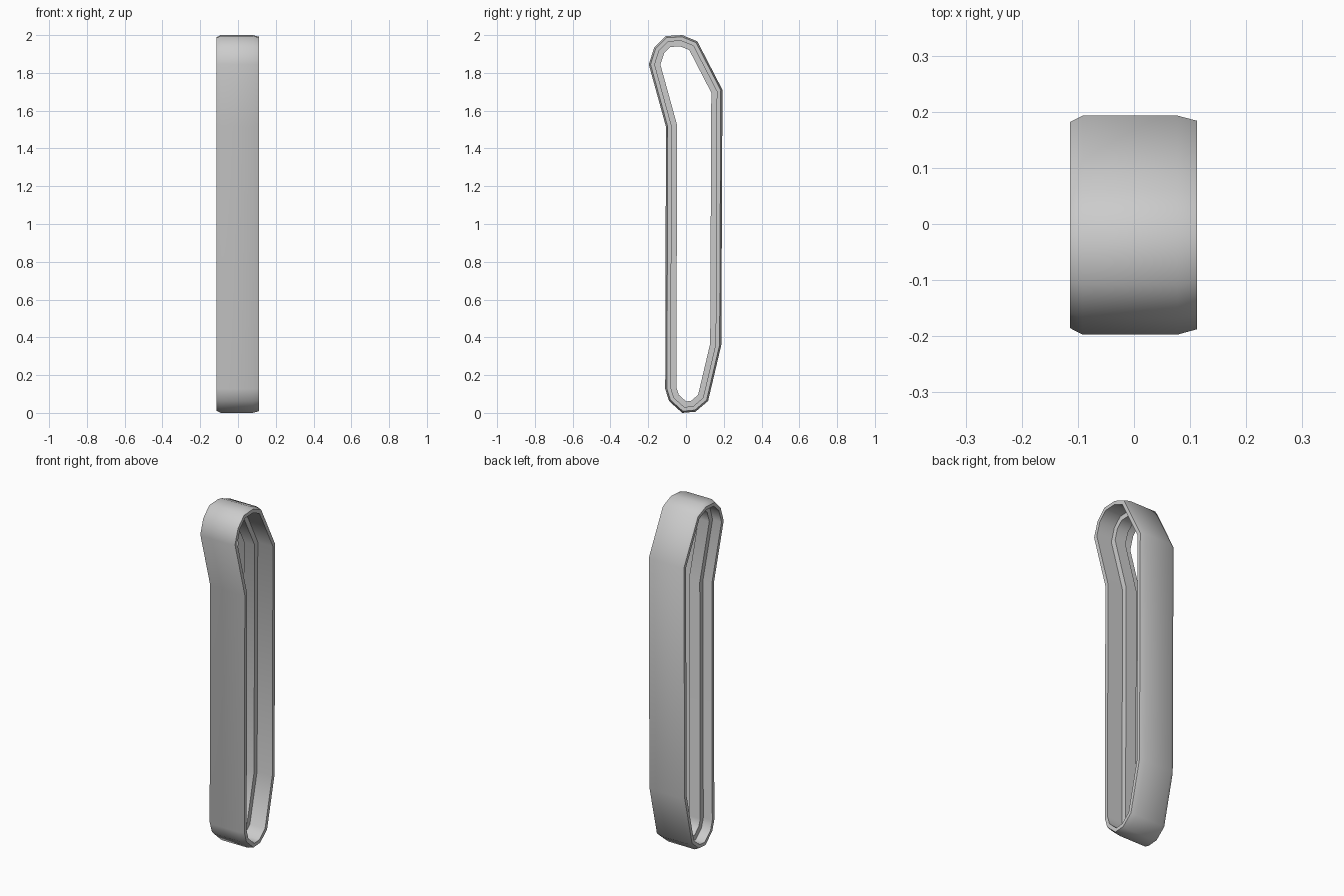
import bpy, bmesh, math
from mathutils import Vector

if "Cube" in bpy.data.objects:
    bpy.data.objects.remove(bpy.data.objects["Cube"])

# Side outline of the band (y, z), counter-clockwise seen from +x
OUTLINE = [(-0.02, 0.0), (0.05, 0.006), (0.117, 0.063), (0.187, 0.36),
           (0.193, 1.71), (0.06, 1.967), (-0.02, 2.0), (-0.108, 1.995),
           (-0.168, 1.935), (-0.197, 1.845), (-0.106, 1.515),
           (-0.11, 0.127), (-0.09, 0.063)]

# Wall cross-section (x, inset): soft chamfered outside, raised rail inside
SECTION = [(-0.092, 0.0), (0.078, 0.0), (0.112, 0.009), (0.112, 0.03),
           (0.014, 0.03), (0.014, 0.059), (-0.056, 0.059), (-0.056, 0.03),
           (-0.114, 0.03), (-0.114, 0.011)]


def inset_outline(points, d):
    """Mitred inward offset of a closed outline."""
    pts = [Vector(p) for p in points]
    out = []
    for i, p in enumerate(pts):
        a = (p - pts[i - 1]).normalized()
        b = (pts[(i + 1) % len(pts)] - p).normalized()
        na, nb = Vector((-a.y, a.x)), Vector((-b.y, b.x))
        out.append(p + (na + nb) * d / (1 + na.dot(nb)))
    return out


# Sweep the cross-section around the outline
bm = bmesh.new()
rings = [[bm.verts.new((x, q.x, q.y)) for q in inset_outline(OUTLINE, d)]
         for x, d in SECTION]
n = len(OUTLINE)
for k, ring in enumerate(rings):
    nxt = rings[(k + 1) % len(rings)]
    for i in range(n):
        j = (i + 1) % n
        bm.faces.new((ring[i], ring[j], nxt[j], nxt[i]))
bmesh.ops.recalc_face_normals(bm, faces=bm.faces)
mesh = bpy.data.meshes.new("loop_band")
bm.to_mesh(mesh)
bm.free()
band = bpy.data.objects.new("loop_band", mesh)
bpy.context.collection.objects.link(band)

# Smooth wrap with crisp rims
bpy.context.view_layer.objects.active = band
band.select_set(True)
bpy.ops.object.shade_smooth_by_angle(angle=math.radians(50))
